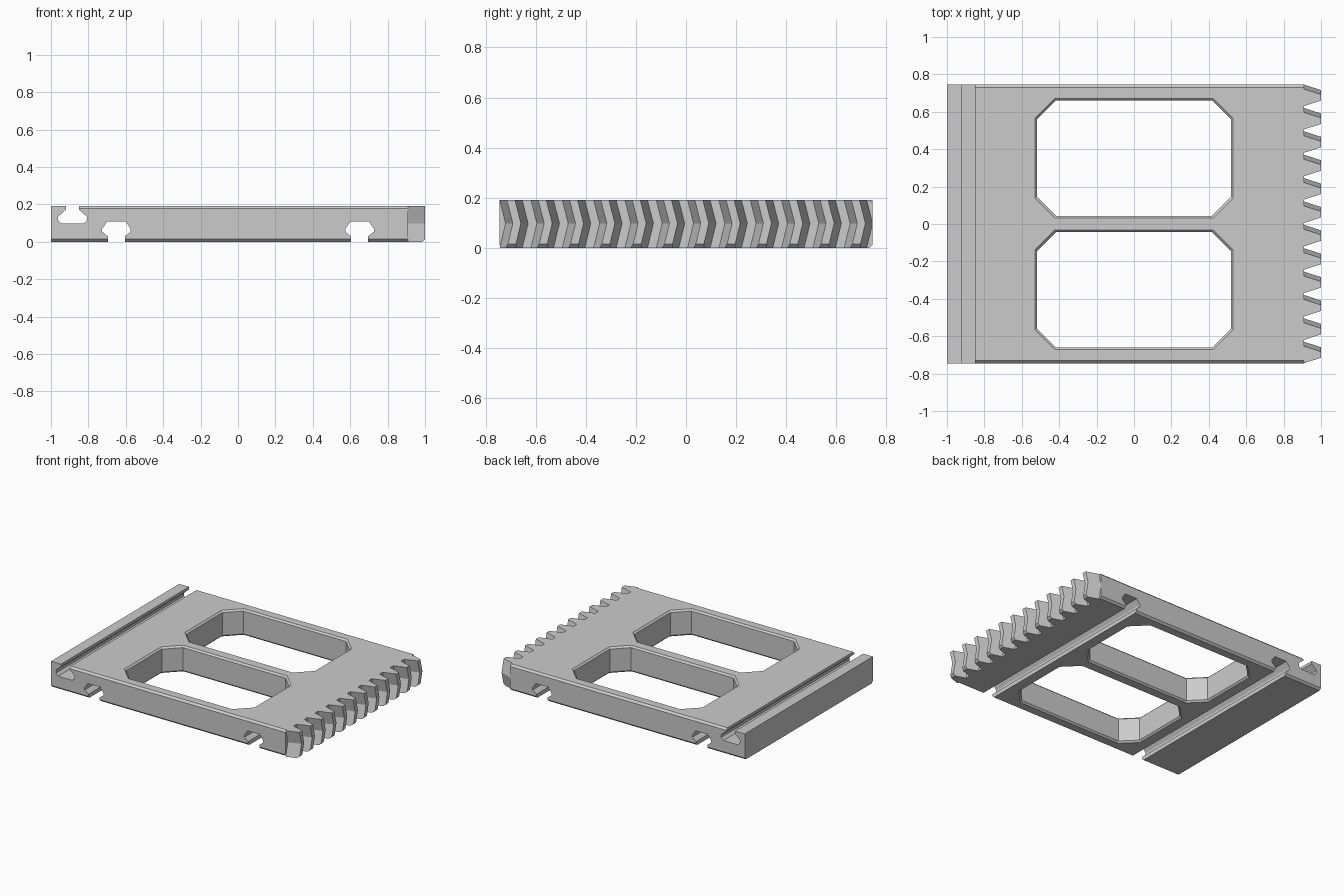
import bpy
import bmesh
from mathutils import Vector

cube = bpy.data.objects.get("Cube")
if cube:
    bpy.data.objects.remove(cube, do_unlink=True)

HALF_Y, TOP, ROOT, CHAMFER = 0.745, 0.192, 0.91, 0.014

grey = bpy.data.materials.new("plain grey")
grey.use_nodes = True
color = (0.6, 0.6, 0.6, 1)
grey.diffuse_color = color
grey.node_tree.nodes["Principled BSDF"].inputs["Base Color"].default_value = color


def loft(bm, rings, caps=True, open_edge=None):
    """Skin a stack of equal-length rings into one solid."""
    layers = [[bm.verts.new(p) for p in ring] for ring in rings]
    n = len(layers[0])
    for low, high in zip(layers, layers[1:]):
        for i in range(n):
            if i != open_edge:
                j = (i + 1) % n
                bm.faces.new((low[i], low[j], high[j], high[i]))
    if caps:
        bm.faces.new(layers[0][::-1])
        bm.faces.new(layers[-1])


def finish(name, bm):
    bmesh.ops.recalc_face_normals(bm, faces=bm.faces[:])
    mesh = bpy.data.meshes.new(name)
    bm.to_mesh(mesh)
    bm.free()
    mesh.materials.append(grey)
    obj = bpy.data.objects.new(name, mesh)
    bpy.context.collection.objects.link(obj)
    return obj


def cut(target, cutter):
    cutter.hide_render = True
    mod = target.modifiers.new("cut", 'BOOLEAN')
    mod.operation, mod.solver, mod.object = 'DIFFERENCE', 'EXACT', cutter
    bpy.context.view_layer.objects.active = target
    bpy.ops.object.modifier_apply(modifier=mod.name)
    bpy.data.objects.remove(cutter, do_unlink=True)


# Plate: side outline with one upper and two lower keyed grooves
lower = [(-0.046, 0), (-0.046, 0.03), (-0.076, 0.054), (-0.076, 0.07), (-0.05, 0.108)]
lower += [(-x, z) for x, z in reversed(lower)]
upper = [(0.035, TOP), (0.035, 0.172), (0.077, 0.135), (0.077, 0.115), (0.058, 0.097)]
upper += [(-x, z) for x, z in reversed(upper)]
outline = [(-1, 0)]
for cx in (-0.65, 0.65):
    outline += [(cx + x, z) for x, z in lower]
outline += [(ROOT, 0), (ROOT, TOP)]
outline += [(x - 0.885, z) for x, z in upper] + [(-1, TOP)]
bm = bmesh.new()
loft(bm, [[(x, y, z) for x, z in outline] for y in (-HALF_Y, HALF_Y)])
plate = finish("plate", bm)


# Windows: clipped rectangles with chamfered rims
def window_ring(cy, outset, z):
    hx, hy, c = 0.518 + outset, 0.308 + outset, 0.1 + 0.586 * outset
    corners = [(hx, hy - c), (hx - c, hy), (c - hx, hy), (-hx, hy - c),
               (-hx, c - hy), (c - hx, -hy), (hx - c, -hy), (hx, c - hy)]
    return [(x, cy + y, z) for x, y in corners]


for cy in (-0.352, 0.352):
    bm = bmesh.new()
    loft(bm, [window_ring(cy, 0.024, -0.012), window_ring(cy, 0, 0.012),
              window_ring(cy, 0, TOP - 0.012), window_ring(cy, 0.024, TOP + 0.012)])
    cut(plate, finish("window_cutter", bm))

# Long edge chamfers, the upper ones stopping at the groove
for side in (-1, 1):
    for edge_z, up, start in ((0, -1, -1.1), (TOP, 1, -0.885)):
        corner = Vector((0, side * HALF_Y, edge_z))
        ring = [corner + Vector((0, side * a * CHAMFER, up * b * CHAMFER))
                for a, b in ((-2, 1), (1, 1), (1, -2))]
        bm = bmesh.new()
        loft(bm, [[p + Vector((x, 0, 0)) for p in ring] for x in (start, 1.1)])
        cut(plate, finish("chamfer_cutter", bm))


# Herringbone teeth: middle layer shifted sideways, lower tip chamfered
def tooth_ring(cy, z, shift, tip):
    half_tip = 0.016 + (1 - tip) * 0.32
    y = cy + shift
    return [(ROOT, y - 0.045, z), (tip, y - half_tip, z),
            (tip, y + half_tip, z), (ROOT, y + 0.045, z)]


bm = bmesh.new()
for i in range(12):
    cy = 0.676 - 0.125 * i
    loft(bm, [tooth_ring(cy, 0, 0, 0.985), tooth_ring(cy, 0.015, 0.004, 1),
              tooth_ring(cy, 0.098, 0.024, 1), tooth_ring(cy, TOP, 0, 1)],
         open_edge=3)
teeth = finish("teeth", bm)
teeth.parent = plate
